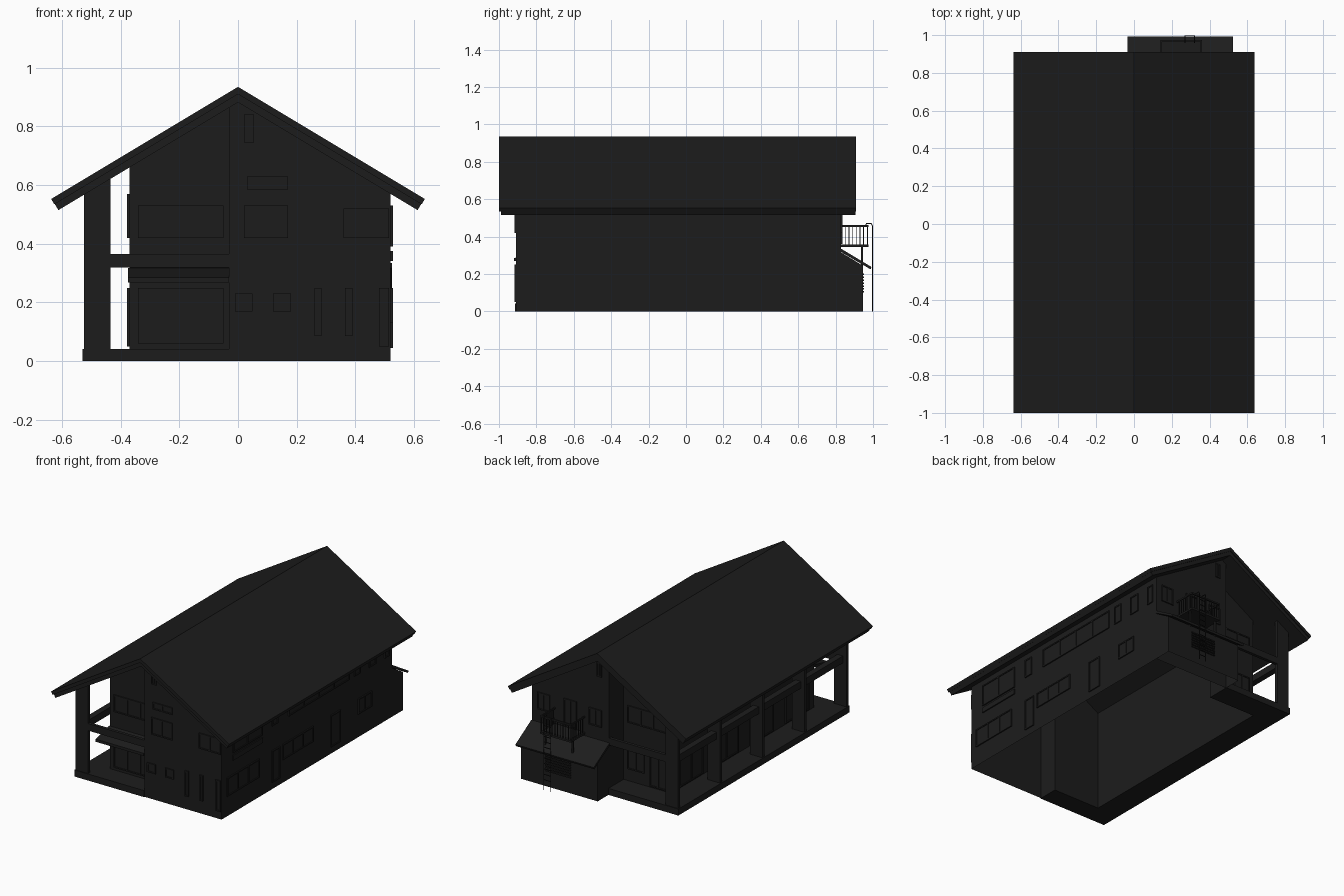
import bpy, bmesh, math
from mathutils import Vector

if "Cube" in bpy.data.objects:
    bpy.data.objects.remove(bpy.data.objects["Cube"])

dark = bpy.data.materials.new("dark_paint")
dark.diffuse_color = (0.012, 0.012, 0.012, 1)
dark.use_nodes = True
dark.node_tree.nodes["Principled BSDF"].inputs["Base Color"].default_value = dark.diffuse_color


def finish(name, bm, recalc=True):
    if recalc:
        bmesh.ops.recalc_face_normals(bm, faces=bm.faces)
    me = bpy.data.meshes.new(name)
    bm.to_mesh(me)
    bm.free()
    me.materials.append(dark)
    ob = bpy.data.objects.new(name, me)
    bpy.context.collection.objects.link(ob)
    return ob


def add_box(bm, x0, x1, y0, y1, z0, z1):
    vs = bmesh.ops.create_cube(bm, size=1)["verts"]
    for v in vs:
        v.co = Vector((x0 + (v.co.x + .5) * (x1 - x0),
                       y0 + (v.co.y + .5) * (y1 - y0),
                       z0 + (v.co.z + .5) * (z1 - z0)))


def boxes(name, items):
    bm = bmesh.new()
    for it in items:
        add_box(bm, *it)
    return finish(name, bm)


def prism(name, pts, a0, a1, axis):
    """Extrude a 2D profile: axis 'y' takes (x, z), axis 'x' takes (y, z), axis 'z' takes (x, y)."""
    place = {"y": lambda p, a: (p[0], a, p[1]), "x": lambda p, a: (a, p[0], p[1]),
             "z": lambda p, a: (p[0], p[1], a)}[axis]
    bm = bmesh.new()
    r0 = [bm.verts.new(place(p, a0)) for p in pts]
    r1 = [bm.verts.new(place(p, a1)) for p in pts]
    bm.faces.new(r0)
    bm.faces.new(r1)
    n = len(pts)
    for i in range(n):
        bm.faces.new((r0[i], r0[(i + 1) % n], r1[(i + 1) % n], r1[i]))
    return finish(name, bm)


def window(name, side, a0, a1, z0, z1, at, mullions=0):
    """Framed opening on a wall; side is the outward direction, at is the wall plane."""
    s = 1 if side[0] == "+" else -1
    bm = bmesh.new()

    def part(u0, u1, w0, w1, d):
        d0, d1 = sorted((at, at + s * d))
        if side[1] == "x":
            add_box(bm, d0, d1, u0, u1, w0, w1)
        else:
            add_box(bm, u0, u1, d0, d1, w0, w1)
    t, d = .008, .008
    part(a0, a1, z0, z0 + t, d)
    part(a0, a1, z1 - t, z1, d)
    for i in range(mullions + 2):
        u = a0 + (a1 - a0 - t) * i / (mullions + 1)
        part(u, u + t, z0, z1, d)
    part(a0 + t / 2, a1 - t / 2, z0 + t / 2, z1 - t / 2, .003)
    return finish(name, bm)


def under(x):
    return .935 - .6 * abs(x) - .053


# Gable roof: outer covering and slightly inset boarding below
def chevron(w, top, thick):
    zt = lambda x: top - .6 * abs(x)
    e = thick * .45
    return [(-w, zt(w)), (0, top), (w, zt(w)), (w - e, zt(w - e) - thick),
            (0, top - thick), (-w + e, zt(w - e) - thick)]


prism("roof_covering", chevron(.637, .935, .025), -1, .91, "y")
prism("roof_boarding", chevron(.625, .911, .029), -.99, .905, "y")

# House walls: open shell with recessed left corners front and back
plan = [(-.37, -.78), (-.03, -.78), (-.03, -.91), (.52, -.91),
        (.52, .83), (-.03, .83), (-.03, .68), (-.37, .68)]
bm = bmesh.new()
for (xa, ya), (xb, yb) in zip(plan, plan[1:] + plan[:1]):
    ring = [(xa, ya, 0), (xb, yb, 0), (xb, yb, under(xb))]
    if xa * xb < 0:
        ring.append((0, ya, under(0)))
    ring.append((xa, ya, under(xa)))
    bm.faces.new([bm.verts.new(p) for p in ring])
finish("house_walls", bm, recalc=False)

# Veranda floor wrapping the recessed corners
prism("veranda_floor", [(-.53, -.915), (-.03, -.915), (-.03, -.78), (-.37, -.78),
                        (-.37, .68), (-.03, .68), (-.03, .835), (-.53, .835)], 0, .042, "z")

# Veranda piers and gallery beams
for i in range(5):
    y = -.91 + i * .43
    prism("veranda_pier", [(-.525, .04), (-.435, .04), (-.435, under(.435)), (-.525, under(.525))],
          y, y + .02, "y")
boxes("gallery_beams", [(-.50, -.46, -.90, .82, .32, .365),
                        (-.46, -.03, -.91, -.89, .32, .365),
                        (-.46, -.03, .81, .83, .32, .365)])

# Small canopy over the front recess
prism("front_canopy", [(-.78, .318), (-.92, .285), (-.92, .268), (-.78, .30)], -.375, -.03, "x")

# Rear annex with lean-to roof
bm = bmesh.new()
a, b, c, d = (.52, .83), (.52, .945), (-.03, .945), (-.03, .83)
hz = {.83: .315, .945: .245}
for p, q in ((a, b), (b, c), (c, d)):
    bm.faces.new([bm.verts.new(v) for v in
                  ((*p, 0), (*q, 0), (*q, hz[q[1]]), (*p, hz[p[1]]))])
finish("annex_walls", bm, recalc=False)
prism("annex_roof", [(.83, .335), (.992, .238), (.987, .225), (.83, .317)], -.035, .525, "x")

# Rear balcony with posts and railing
bx0, bx1, by = .14, .36, .975
boxes("balcony_floor", [(bx0, bx1, .83, by, .345, .357)])
boxes("balcony_posts", [(x, x + .012, .935, .947, .24, .345) for x in (bx0 + .005, bx1 - .017)])
rail = [(bx0, bx1, by - .01, by, .452, .462)]
for x in (bx0, bx1 - .008):
    rail.append((x, x + .008, .83, by, .452, .462))
    rail += [(x + .002, x + .006, .85 + .0195 * i, .854 + .0195 * i, .357, .452) for i in range(7)]
rail += [(bx0 + .0195 * i, bx0 + .004 + .0195 * i, by - .007, by - .003, .357, .452)
         for i in range(12)]
boxes("balcony_railing", rail)

# Escape ladder with hooked top
for x in (.27, .32):
    cu = bpy.data.curves.new("ladder_rail", "CURVE")
    cu.dimensions = "3D"
    cu.bevel_depth = .003
    cu.bevel_resolution = 1
    sp = cu.splines.new("POLY")
    path = [(.996, 0), (.996, .46), (.99, .47), (.965, .47), (.96, .46)]
    sp.points.add(len(path) - 1)
    for pt, (y, z) in zip(sp.points, path):
        pt.co = (x, y, z, 1)
    cu.materials.append(dark)
    bpy.context.collection.objects.link(bpy.data.objects.new("ladder_rail", cu))
boxes("ladder_rungs", [(.27, .32, .994, .998, .03 + .035 * i, .034 + .035 * i) for i in range(12)])

# Front windows and doors: x0, x1, z0, z1, mullions
for w in [(.02, .17, .42, .53, 1), (.03, .17, .585, .63, 1), (.36, .515, .42, .52, 1),
          (-.01, .05, .17, .23, 0), (.12, .18, .17, .23, 0), (.26, .285, .085, .25, 0),
          (.365, .39, .085, .25, 0), (.48, .515, .05, .25, 0), (.02, .055, .745, .84, 1)]:
    window("front_window", "-y", *w[:4], -.91, w[4])
for w in [(-.34, -.05, .42, .53, 2), (-.34, -.05, .06, .25, 2)]:
    window("front_recess_window", "-y", *w[:4], -.78, w[4])

# Right side windows: y0, y1, z0, z1, mullions
for w in [(-.80, -.50, .39, .53, 1), (-.40, -.34, .41, .53, 0), (-.23, .39, .41, .53, 3),
          (.44, .50, .41, .53, 0), (.59, .66, .41, .53, 0), (.75, .80, .41, .53, 0),
          (-.86, -.53, .13, .25, 2), (-.40, -.32, .045, .25, 0), (-.29, .02, .15, .25, 2),
          (.20, .30, .045, .25, 0), (.48, .62, .15, .25, 1)]:
    window("right_window", "+x", *w[:4], .52, w[4])
boxes("right_cornice", [(.52, .528, -.80, -.50, .342, .375)])

# Left side gallery windows and glazed doors between the piers
for i in range(4):
    y = -.72 + i * .36
    window("gallery_window", "-x", y, y + .24, .42, .57, -.37, 1)
    window("veranda_door", "-x", y, y + .24, .05, .25, -.37, 1)

# Rear windows and annex louvres
for w in [(.02, .11, .42, .53, 1), (.20, .29, .36, .54, 1), (.39, .48, .42, .53, 1),
          (.02, .055, .745, .84, 1)]:
    window("rear_window", "+y", *w[:4], .83, w[4])
for w in [(-.34, -.22, .05, .25, 1), (-.18, -.06, .12, .25, 1), (-.34, -.06, .42, .53, 2)]:
    window("rear_recess_window", "+y", *w[:4], .68, w[4])
boxes("annex_louvres", [(.16, .34, .945, .953, .10 + .016 * i, .108 + .016 * i) for i in range(7)])
